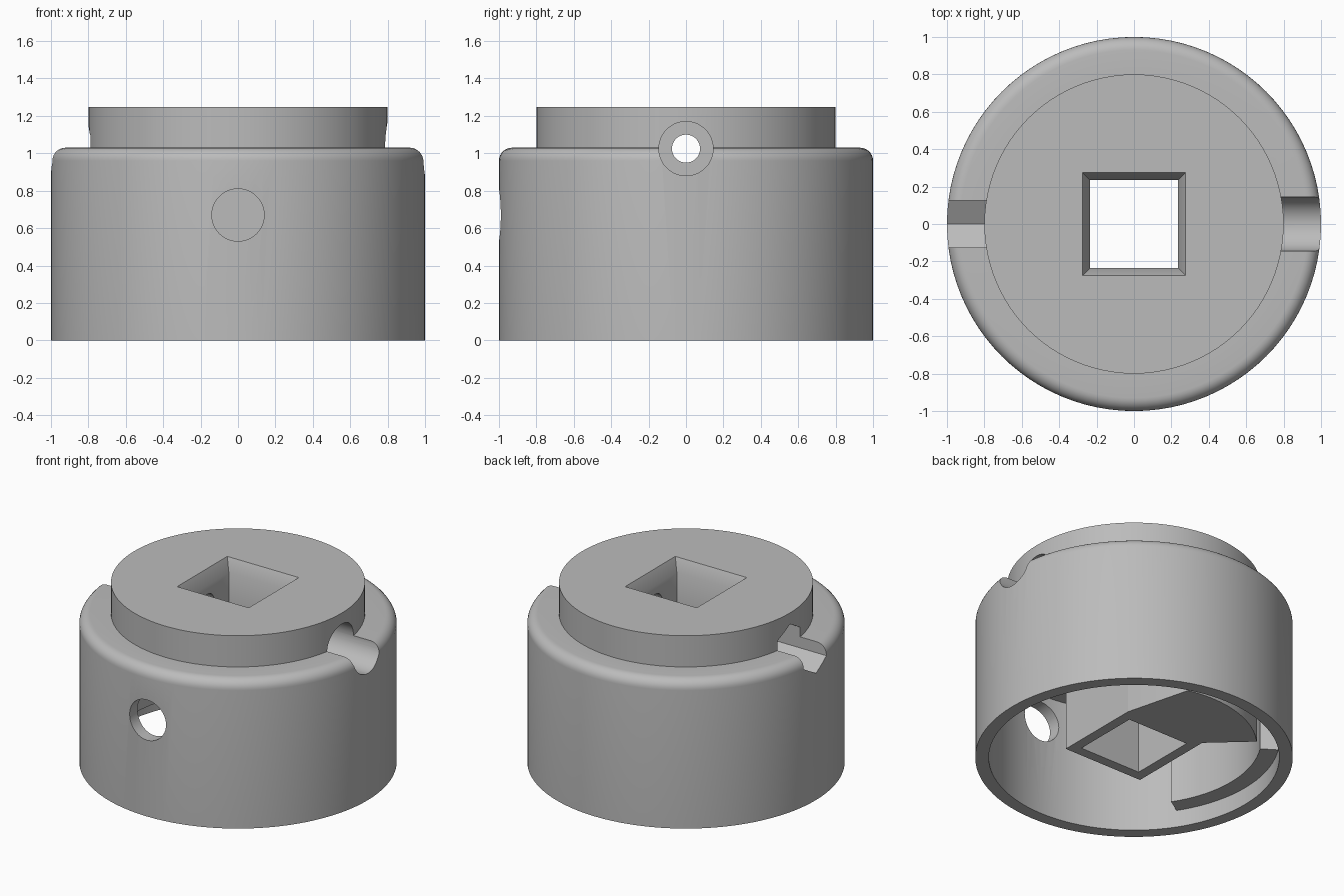
import bpy, bmesh
from math import sin, cos, pi, radians

old = bpy.data.objects.get("Cube")
if old:
    bpy.data.objects.remove(old, do_unlink=True)

grey = bpy.data.materials.new("plain grey")
grey.use_nodes = True
colour = (0.5, 0.5, 0.5, 1)
grey.diffuse_color = colour
grey.node_tree.nodes["Principled BSDF"].inputs["Base Color"].default_value = colour


def finish(name, bm):
    bmesh.ops.remove_doubles(bm, verts=bm.verts, dist=1e-5)
    bmesh.ops.recalc_face_normals(bm, faces=bm.faces)
    mesh = bpy.data.meshes.new(name)
    bm.to_mesh(mesh)
    bm.free()
    mesh.materials.append(grey)
    obj = bpy.data.objects.new(name, mesh)
    bpy.context.collection.objects.link(obj)
    return obj


def arc(r, n, a=0, b=360, closed=False):
    steps = n - 1 if closed else n
    return [(r * sin(radians(a + (b - a) * i / steps)),
             r * cos(radians(a + (b - a) * i / steps))) for i in range(n)]


def square(h):
    return [(h, h), (-h, h), (-h, -h), (h, -h)]


def prism(name, start, axis, a, b, end=None):
    """Extrude an outline along an axis, optionally tapering to another outline."""
    place = {"x": lambda p, t: (t, p[0], p[1]),
             "y": lambda p, t: (p[0], t, p[1]),
             "z": lambda p, t: (p[0], p[1], t)}[axis]
    bm = bmesh.new()
    low = [bm.verts.new(place(p, a)) for p in start]
    high = [bm.verts.new(place(p, b)) for p in end or start]
    bm.faces.new(low)
    bm.faces.new(high)
    n = len(low)
    for i in range(n):
        j = (i + 1) % n
        bm.faces.new((low[i], low[j], high[j], high[i]))
    return finish(name, bm)


def lathe(name, profile, n=96):
    bm = bmesh.new()
    verts = [bm.verts.new((r, 0, z)) for r, z in profile]
    edges = [bm.edges.new(pair) for pair in zip(verts, verts[1:])]
    bmesh.ops.spin(bm, geom=verts + edges, axis=(0, 0, 1), cent=(0, 0, 0),
                   angle=2 * pi, steps=n)
    return finish(name, bm)


def activate(obj):
    bpy.ops.object.select_all(action="DESELECT")
    obj.select_set(True)
    bpy.context.view_layer.objects.active = obj


def cut(obj, cutter):
    cutter.hide_render = True
    activate(obj)
    mod = obj.modifiers.new("cut", "BOOLEAN")
    mod.operation = "DIFFERENCE"
    mod.solver = "EXACT"
    mod.object = cutter
    bpy.ops.object.modifier_apply(modifier=mod.name)
    bpy.data.objects.remove(cutter, do_unlink=True)


def raised(points, z):
    return [(x, y + z) for x, y in points]


INNER, RIM, TOP, CEILING = 0.915, 1.03, 1.247, 0.86
SCREW_Z, SHAFT, POST, FLOOR = 1.025, 0.235, 0.305, 0.085

# Hollow cup with rounded shoulder and raised round boss
shoulder = [(0.93 + x, 0.96 + z) for z, x in
            [(c, s) for s, c in arc(0.07, 8, 90, 0, True)]]
shoulder = [(0.93 + 0.07 * cos(i * pi / 14), 0.96 + 0.07 * sin(i * pi / 14))
            for i in range(8)]
body = lathe("knob_body", [(0, CEILING), (INNER, CEILING), (INNER, 0), (1, 0)]
             + shoulder + [(0.8, RIM), (0.8, TOP), (0, TOP)])

# Square shaft hole with a flared mouth
cut(body, prism("shaft_cutter", square(SHAFT), "z", 0.5, 1.5))
flare = (0.275 - SHAFT) / 0.085
cut(body, prism("flare_cutter", square(SHAFT), "z", TOP - 0.085, TOP + 0.085,
                square(SHAFT + flare * 0.17)))

# Cross screw hole, round head recess and six-sided nut recess
cut(body, prism("screw_cutter", raised(arc(0.075, 32), SCREW_Z), "x", -1.2, 1.2))
cut(body, prism("head_cutter", raised(arc(0.145, 48), SCREW_Z), "x", 0.55, 1.2))
cut(body, prism("nut_cutter", raised(arc(0.144, 6), SCREW_Z), "x", -1.2, -0.55))

# Round window in the front wall
cut(body, prism("window_cutter", raised(arc(0.14, 48), 0.67), "y", -1.2, -0.7))

# Square socket post hanging inside the cup
post = prism("socket_post", square(POST), "z", FLOOR, CEILING + 0.01)
cut(post, prism("post_cutter", square(SHAFT), "z", -0.5, 1.5))

# Fan-shaped cam on the back of the post
fan = [(-POST, POST - 0.03), (POST, POST - 0.03), (POST, POST)]
fan += arc(0.775, 20, 14, -46, True) + [(-POST, POST)]
cam = prism("cam_lobe", fan, "z", FLOOR, CEILING + 0.01)

# Curved stop along the inside of the wall
stop = arc(0.8, 20, -57, -123, True) + arc(0.93, 20, -123, -57, True)
stop_rib = prism("stop_rib", stop, "z", 0.12, CEILING + 0.01)

for part in (body, post, cam, stop_rib):
    activate(part)
    bpy.ops.object.shade_smooth_by_angle(angle=radians(30))
